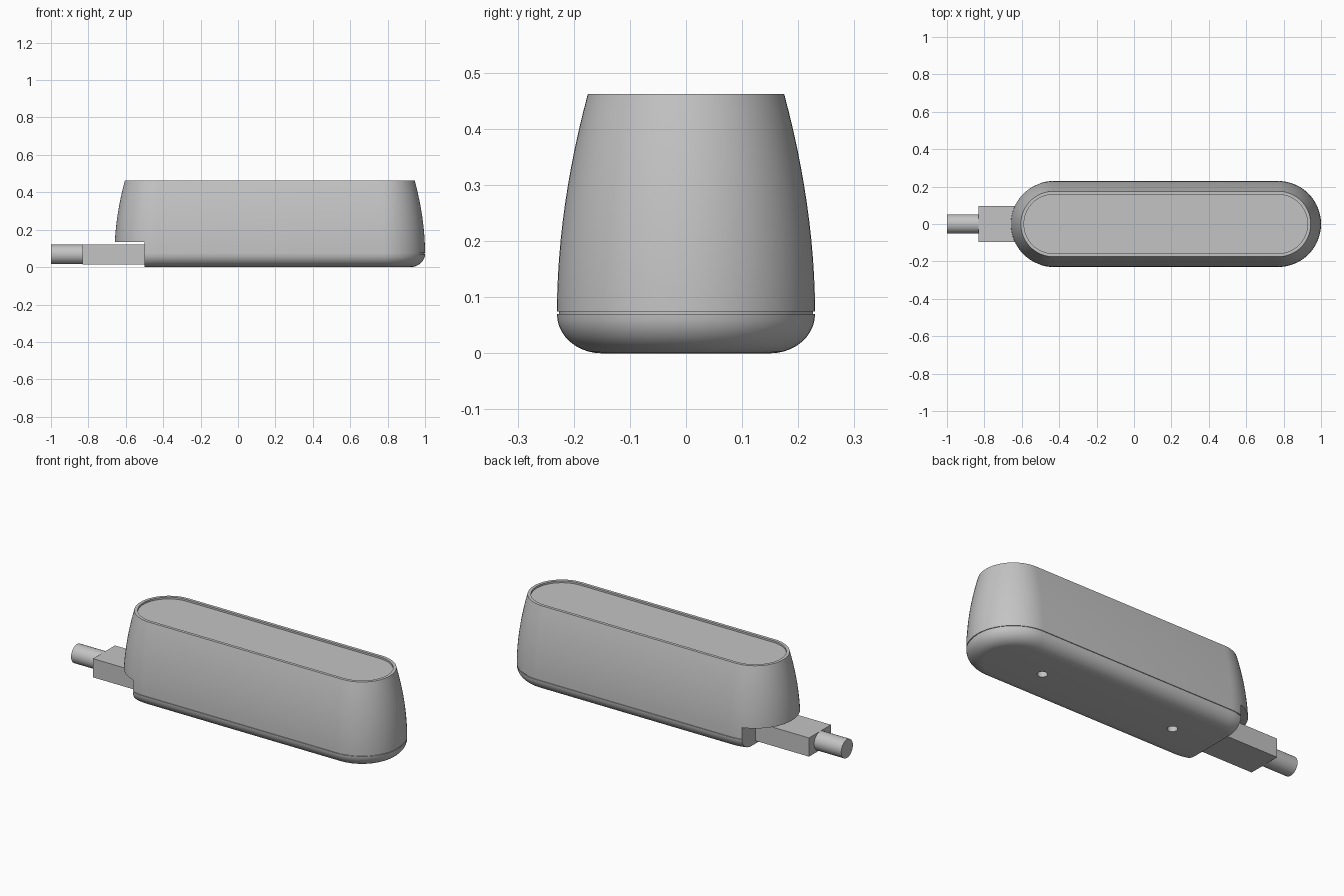
import bpy
import bmesh
from math import sin, cos, pi, radians
from mathutils import Matrix, Vector

cube = bpy.data.objects.get("Cube")
if cube:
    bpy.data.objects.remove(cube, do_unlink=True)

BODY_X = 0.17       # centre of the case along its length
STRAIGHT = 0.6      # half length of the straight sides
ARC = 32            # segments per rounded end

grey = bpy.data.materials.new("plain_grey")
grey.use_nodes = True
colour = (0.55, 0.55, 0.55, 1)
grey.diffuse_color = colour
grey.node_tree.nodes["Principled BSDF"].inputs["Base Color"].default_value = colour


def make_object(name, bm):
    bmesh.ops.recalc_face_normals(bm, faces=bm.faces)
    mesh = bpy.data.meshes.new(name)
    bm.to_mesh(mesh)
    bm.free()
    mesh.materials.append(grey)
    ob = bpy.data.objects.new(name, mesh)
    bpy.context.collection.objects.link(ob)
    return ob


def box(name, low, high):
    low, high = Vector(low), Vector(high)
    bm = bmesh.new()
    place = Matrix.Translation((low + high) / 2) @ Matrix.Diagonal((*(high - low), 1))
    bmesh.ops.create_cube(bm, size=1, matrix=place)
    return make_object(name, bm)


def cylinder(name, radius, depth, centre, tilt=0):
    bm = bmesh.new()
    place = Matrix.Translation(centre) @ Matrix.Rotation(tilt, 4, 'Y')
    bmesh.ops.create_cone(bm, cap_ends=True, segments=32, radius1=radius,
                          radius2=radius, depth=depth, matrix=place)
    return make_object(name, bm)


def smooth(ob):
    bpy.ops.object.select_all(action='DESELECT')
    ob.select_set(True)
    bpy.context.view_layer.objects.active = ob
    bpy.ops.object.shade_smooth_by_angle(angle=radians(30))


def stadium(bm, radius, z):
    ring = []
    for side, start in ((1, -pi / 2), (-1, pi / 2)):
        for i in range(ARC + 1):
            a = start + pi * i / ARC
            ring.append(bm.verts.new((BODY_X + side * STRAIGHT + radius * cos(a),
                                      radius * sin(a), z)))
    return ring


# Case profile (end radius, height): rounded foot, seam, tapered wall, recessed top
foot = [(0.15 + 0.08 * sin(pi / 2 * i / 10), 0.07 - 0.07 * cos(pi / 2 * i / 10))
        for i in range(11)]
seam = [(0.226, 0.07), (0.226, 0.075)]
wall = [(0.23 - 0.055 * (i / 12) ** 1.9, 0.075 + 0.387 * i / 12) for i in range(13)]
recess = [(0.158, 0.462), (0.158, 0.452)]

bm = bmesh.new()
rings = [stadium(bm, r, z) for r, z in foot + seam + wall + recess]
for lower, upper in zip(rings, rings[1:]):
    for i in range(len(lower)):
        j = (i + 1) % len(lower)
        bm.faces.new((lower[i], lower[j], upper[j], upper[i]))
bm.faces.new(rings[0][::-1])
bm.faces.new(rings[-1])
case = make_object("case", bm)

# Plug notch and two screw holes in the underside
cutters = [box("notch_cutter", (-0.9, -0.4, -0.1), (-0.5, 0.4, 0.135))]
for x in (-0.415, 0.415):
    cutters.append(cylinder("screw_hole_cutter", 0.026, 0.08, (BODY_X + x, 0, 0)))

bpy.context.view_layer.objects.active = case
for cutter in cutters:
    cutter.hide_render = True
    mod = case.modifiers.new("cut", 'BOOLEAN')
    mod.operation = 'DIFFERENCE'
    mod.solver = 'EXACT'
    mod.object = cutter
    bpy.ops.object.modifier_apply(modifier=mod.name)
for cutter in cutters:
    bpy.data.objects.remove(cutter, do_unlink=True)
smooth(case)

# Plug and cable
box("plug", (-0.832, -0.097, 0.015), (-0.49, 0.097, 0.12))
smooth(cylinder("cable", 0.052, 0.18, (-0.91, 0, 0.068), pi / 2))
